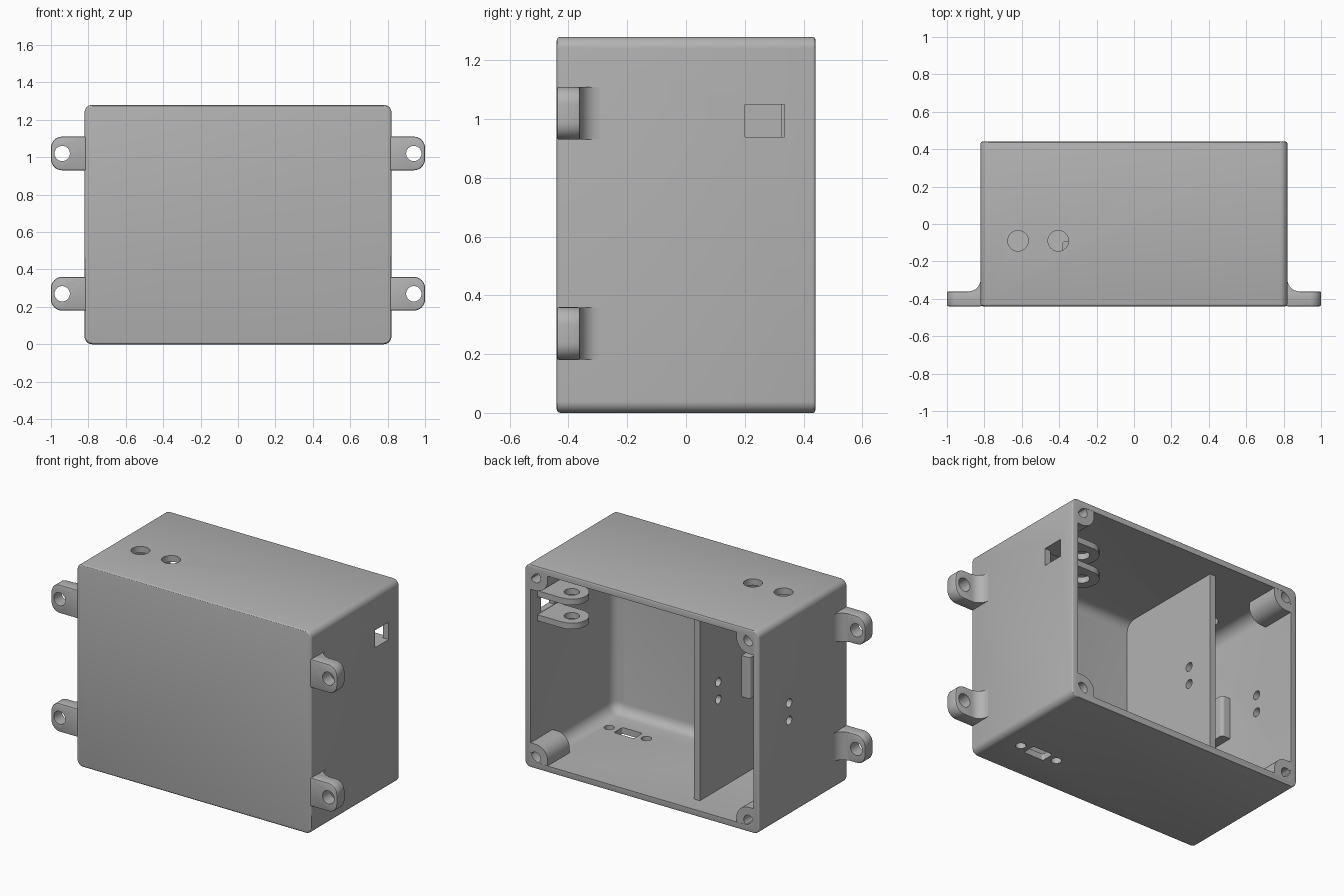
import bpy, bmesh, math
from mathutils import Vector

if "Cube" in bpy.data.objects:
    bpy.data.objects.remove(bpy.data.objects["Cube"], do_unlink=True)

grey = bpy.data.materials.new("plain_grey")
grey.use_nodes = True
GREY = (0.45, 0.45, 0.45, 1)
grey.diffuse_color = GREY
grey.node_tree.nodes["Principled BSDF"].inputs["Base Color"].default_value = GREY

AXES = {"x": lambda u, v, w: (w, u, v),
        "y": lambda u, v, w: (u, w, v),
        "z": lambda u, v, w: (u, v, w)}


def arc(cx, cy, r, start, end, n=8):
    return [(cx + r * math.cos(math.radians(start + (end - start) * i / n)),
             cy + r * math.sin(math.radians(start + (end - start) * i / n)))
            for i in range(n + 1)]


def circle(cx, cy, r, n=32):
    return arc(cx, cy, r, 0, 360, n)[:-1]


def rounded(u0, v0, u1, v1, radii):
    """Rectangle with a radius per corner, from lower left anticlockwise."""
    corners = [(u0, v0, 1, 1), (u1, v0, -1, 1), (u1, v1, -1, -1), (u0, v1, 1, -1)]
    pts = []
    for i, ((u, v, su, sv), r) in enumerate(zip(corners, radii)):
        a = 180 + 90 * i
        pts += arc(u + su * r, v + sv * r, r, a, a + 90) if r else [(u, v)]
    return pts


def prism(name, outline, axis, lo, hi, bevel_lo=0, bevel_hi=0, segments=4):
    """Extrude an outline along an axis and round its end rims."""
    bm = bmesh.new()
    place = AXES[axis]
    rings = [[bm.verts.new(place(u, v, w)) for u, v in outline] for w in (lo, hi)]
    n = len(outline)
    caps = [bm.faces.new(ring) for ring in rings]
    for i in range(n):
        j = (i + 1) % n
        bm.faces.new((rings[0][i], rings[0][j], rings[1][j], rings[1][i]))
    bmesh.ops.recalc_face_normals(bm, faces=bm.faces[:])
    rims = [list(cap.edges) for cap in caps]
    for rim, size in zip(rims, (bevel_lo, bevel_hi)):
        if size:
            bmesh.ops.bevel(bm, geom=rim, offset=size, segments=segments,
                            affect="EDGES", profile=0.5)
    bmesh.ops.recalc_face_normals(bm, faces=bm.faces[:])
    mesh = bpy.data.meshes.new(name)
    bm.to_mesh(mesh)
    bm.free()
    mesh.materials.append(grey)
    obj = bpy.data.objects.new(name, mesh)
    bpy.context.collection.objects.link(obj)
    return obj


def activate(obj):
    bpy.ops.object.select_all(action="DESELECT")
    obj.select_set(True)
    bpy.context.view_layer.objects.active = obj


def combine(obj, others, operation="DIFFERENCE"):
    for other in others:
        activate(obj)
        mod = obj.modifiers.new("combine", "BOOLEAN")
        mod.operation, mod.object, mod.solver = operation, other, "EXACT"
        bpy.ops.object.modifier_apply(modifier=mod.name)
        bpy.data.objects.remove(other, do_unlink=True)
    return obj


def hole(axis, u, v, r, lo, hi):
    return prism("hole_cutter", circle(u, v, r), axis, lo, hi)


def mirrored(outline, sx):
    return [(sx * u, v) for u, v in outline]


W, D, H, T = 0.82, 0.44, 1.28, 0.04
parts = []

# Open-backed shell with a filleted cavity
shell = prism("enclosure_shell", rounded(-W, 0, W, H, [0.04] * 4), "y", -D, D, 0.012, 0.008, 3)
cavity = prism("cavity_cutter", rounded(T - W, T, W - T, H - T, [0.07] * 4),
               "y", T - D, D + 0.2, 0.06)
cuts = [cavity]
# Top button holes
cuts += [hole("z", x, -0.09, 0.055, H - 0.1, H + 0.1) for x in (-0.62, -0.405)]
# Floor connector slot and its screw holes
cuts.append(prism("slot_cutter", rounded(0.47, -0.235, 0.61, -0.15, [0.012] * 4), "z", -0.1, 0.1))
cuts += [hole("z", 0.54 + s * 0.13, -0.19, 0.03, -0.1, 0.1) for s in (-1, 1)]
# Side window and cable holes
cuts.append(prism("window_cutter", rounded(0.2, 0.94, 0.335, 1.05, [0] * 4), "x", W - 0.1, W + 0.1))
cuts += [hole("x", 0.14, z, 0.027, -W - 0.1, -W + 0.1) for z in (0.61, 0.72)]
parts.append(combine(shell, cuts))

# Inner partition with cable holes
partition = prism("partition", rounded(-0.325, 0.02, -0.285, H - 0.02, [0] * 4), "y", -D + 0.02, 0.325)
parts.append(combine(partition, [hole("x", 0.14, z, 0.027, -0.5, -0.1) for z in (0.61, 0.72)]))

# Rails either side of the narrow compartment
parts.append(prism("partition_rail", rounded(-0.385, -0.42, -0.31, -0.09, [0, 0, 0, 0.02]),
                   "z", 0.54, 0.8))
parts.append(prism("wall_rail", rounded(-0.8, -0.42, -0.72, -0.09, [0, 0, 0.02, 0]),
                   "z", 0.54, 0.8))

# Corner screw posts with blind holes
for sx in (-1, 1):
    for top in (False, True):
        outline = rounded(0.66, 0.025, 0.795, 0.155, [0, 0, 0, 0.085])
        outline = [(sx * u, H - v if top else v) for u, v in outline]
        z = H - 0.07 if top else 0.07
        name = ("upper" if top else "lower") + ("_left" if sx > 0 else "_right") + "_screw_post"
        post = prism(name, outline, "y", 0.22, D - 0.001)
        parts.append(combine(post, [hole("y", sx * 0.745, z, 0.034, 0.27, D + 0.1)]))

# Mounting tabs with a fillet against the side wall
for sx in (-1, 1):
    for level, z in (("lower", 0.27), ("upper", 1.02)):
        outline = rounded(0.812, z - 0.09, 1, z + 0.09, [0, 0.06, 0.06, 0])
        name = level + ("_left" if sx > 0 else "_right") + "_mounting_tab"
        tab = prism(name, mirrored(outline, sx), "y", -D, -0.36, 0.008, 0.008, 2)
        curve = [(0.805, -0.4), (0.885, -0.4)] + arc(0.885, -0.295, 0.065, 270, 180) + [(0.805, -0.295)]
        fillet = prism("tab_fillet", mirrored(curve, sx), "z", z - 0.089, z + 0.089)
        combine(tab, [fillet], "UNION")
        parts.append(combine(tab, [hole("y", sx * 0.94, z, 0.041, -D - 0.1, -0.2)]))

# Paired hinge lugs inside the window
for name, z in (("lower_lug", 0.9), ("upper_lug", 1.052)):
    outline = [(0.8, 0.17), (0.8, 0.37)] + arc(0.61, 0.27, 0.1, 90, 270, 16)
    lug = prism(name, outline, "z", z, z + 0.038)
    parts.append(combine(lug, [hole("z", 0.61, 0.27, 0.045, z - 0.1, z + 0.1)]))

# Smooth the curves and keep the hard edges crisp
for part in parts:
    activate(part)
    bpy.ops.object.shade_smooth_by_angle(angle=math.radians(30))
